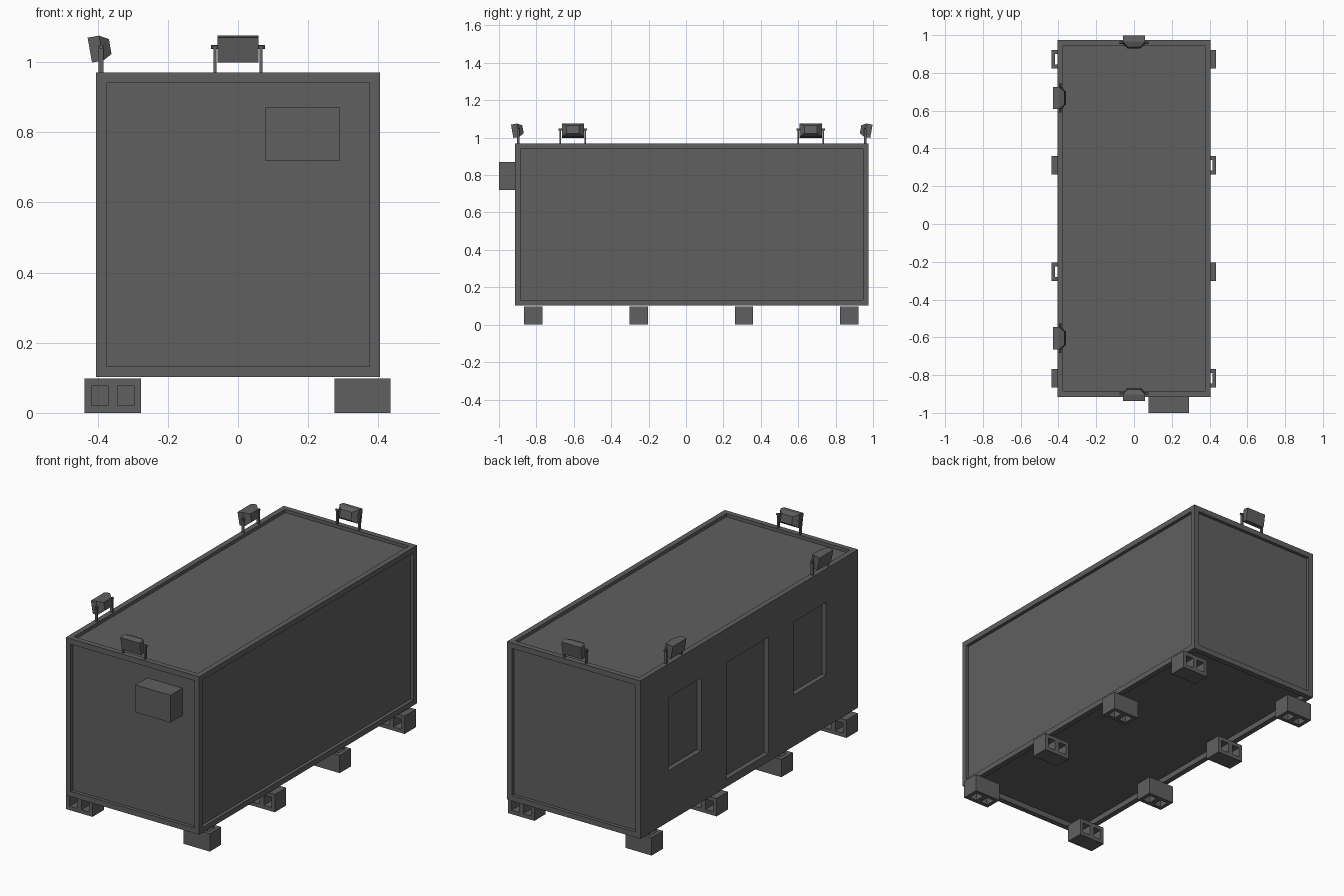
import bpy, bmesh
from math import radians, pi
from mathutils import Matrix, Vector

cube = bpy.data.objects.get("Cube")
if cube:
    bpy.data.objects.remove(cube, do_unlink=True)

grey = bpy.data.materials.new("dark_grey")
grey.use_nodes = True
colour = (0.115, 0.115, 0.115, 1)
grey.diffuse_color = colour
grey.node_tree.nodes["Principled BSDF"].inputs["Base Color"].default_value = colour


def finish(bm, name, matrix=Matrix()):
    bmesh.ops.recalc_face_normals(bm, faces=bm.faces)
    mesh = bpy.data.meshes.new(name)
    bm.to_mesh(mesh)
    bm.free()
    mesh.materials.append(grey)
    obj = bpy.data.objects.new(name, mesh)
    obj.matrix_world = matrix
    bpy.context.collection.objects.link(obj)
    return obj


def add_box(bm, low, high):
    low, high = Vector(low), Vector(high)
    size = high - low
    m = Matrix.Translation((low + high) / 2) @ Matrix.Diagonal((*size, 1))
    return bmesh.ops.create_cube(bm, size=1, matrix=m)["verts"]


def slice_faces(bm, pick, point, normal):
    """Cut only the faces accepted by pick along a plane."""
    faces = [f for f in bm.faces if pick(f)]
    geom = set(faces)
    for f in faces:
        geom.update(f.edges)
        geom.update(f.verts)
    bmesh.ops.bisect_plane(bm, geom=list(geom), plane_co=point, plane_no=normal, dist=1e-5)


def sink(bm, face, depth):
    bmesh.ops.inset_individual(bm, faces=[face], thickness=0.0002, depth=-depth)


# Cabin: framed box with recessed panels on every side but the door side
bm = bmesh.new()
add_box(bm, (-0.405, -0.915, 0.103), (0.405, 0.975, 0.97))
bm.normal_update()
for face in [f for f in bm.faces if f.normal.x > -0.5]:
    depth = 0.03 if face.normal.z < -0.5 else 0.018
    bmesh.ops.inset_individual(bm, faces=[face], thickness=0.042, depth=0)
    sink(bm, face, depth)


def door_side(f):
    return f.normal.x < -0.9 and f.calc_center_median().x < -0.4


# Door and window openings: y range, bottom z, shared top z
openings = [(0.446, 0.732, 0.385), (-0.135, 0.229, 0.147), (-0.638, -0.352, 0.385)]
opening_top = 0.785
for y0, y1, z0 in openings:
    for y in (y0, y1):
        slice_faces(bm, door_side, (0, y, 0), (0, 1, 0))
for y0, y1, z0 in openings:
    def in_column(f):
        return door_side(f) and y0 < f.calc_center_median().y < y1
    for z in (z0, opening_top):
        slice_faces(bm, in_column, (0, 0, z), (0, 0, 1))
    bm.normal_update()
    for f in [f for f in bm.faces if in_column(f)]:
        if z0 < f.calc_center_median().z < opening_top:
            sink(bm, f, 0.025)
finish(bm, "cabin")

# Air conditioner on the front wall
bm = bmesh.new()
add_box(bm, (0.077, -1.0, 0.72), (0.29, -0.897, 0.87))
finish(bm, "air_conditioner")


# Hollow foundation blocks, turned alternately
def block(name, matrix):
    bm = bmesh.new()
    add_box(bm, (-0.08, -0.049, -0.049), (0.08, 0.049, 0.049))
    for x in (-0.06, -0.0135, 0.0135, 0.06):
        slice_faces(bm, lambda f: True, (x, 0, 0), (1, 0, 0))
    for z in (-0.028, 0.028):
        slice_faces(bm, lambda f: True, (0, 0, z), (0, 0, 1))
    bm.normal_update()
    for side in (-1, 1):
        pair = []
        for f in bm.faces:
            c = f.calc_center_median()
            if abs(f.normal.y) > 0.9 and 0.0135 < side * c.x < 0.06 and abs(c.z) < 0.028:
                pair.append(f)
        edges = [e for f in pair for e in f.edges]
        bmesh.ops.delete(bm, geom=pair, context="FACES_ONLY")
        bmesh.ops.bridge_loops(bm, edges=edges)
    finish(bm, name, matrix)


for row, y in enumerate((-0.817, -0.253, 0.31, 0.873)):
    for col, (side, x) in enumerate((("right", -0.357), ("left", 0.355))):
        turn = Matrix.Rotation(pi / 2 * ((row + col) % 2), 4, "X")
        block(f"foundation_block_{side}_{row + 1}", Matrix.Translation((x, y, 0.049)) @ turn)


# Floodlights: local -y points outward
def floodlight(name, x, y, angle):
    place = Matrix.Translation((x, y, 0.97)) @ Matrix.Rotation(angle, 4, "Z")
    # Tilted lamp head with a tapered back
    bm = bmesh.new()
    add_box(bm, (-0.059, -0.033, -0.036), (0.059, 0, 0.036))
    bm.normal_update()
    back = max(bm.faces, key=lambda f: f.normal.y)
    new = bmesh.ops.extrude_face_region(bm, geom=[back])["geom"]
    for v in [g for g in new if isinstance(g, bmesh.types.BMVert)]:
        v.co = (v.co.x * 0.58, 0.026, v.co.z * 0.6)
    if back.is_valid:
        bmesh.ops.delete(bm, geom=[back], context="FACES_ONLY")
    tilt = Matrix.Translation((0, 0, 0.07)) @ Matrix.Rotation(radians(10), 4, "X")
    finish(bm, name + "_head", place @ tilt)
    # Two posts with pivot bolts
    bm = bmesh.new()
    for s in (-1, 1):
        add_box(bm, (s * 0.066 - 0.004, -0.007, -0.02), (s * 0.066 + 0.004, 0.007, 0.078))
        bolt = Matrix.Translation((s * 0.067, 0, 0.073)) @ Matrix.Rotation(pi / 2, 4, "Y")
        bmesh.ops.create_cone(bm, cap_ends=True, segments=10, radius1=0.006, radius2=0.006,
                              depth=0.02, matrix=bolt)
    finish(bm, name + "_bracket", place)


floodlight("front_floodlight", 0, -0.897, 0)
floodlight("back_floodlight", 0, 0.959, pi)
floodlight("door_side_floodlight_front", -0.39, -0.605, -pi / 2)
floodlight("door_side_floodlight_back", -0.39, 0.667, -pi / 2)
